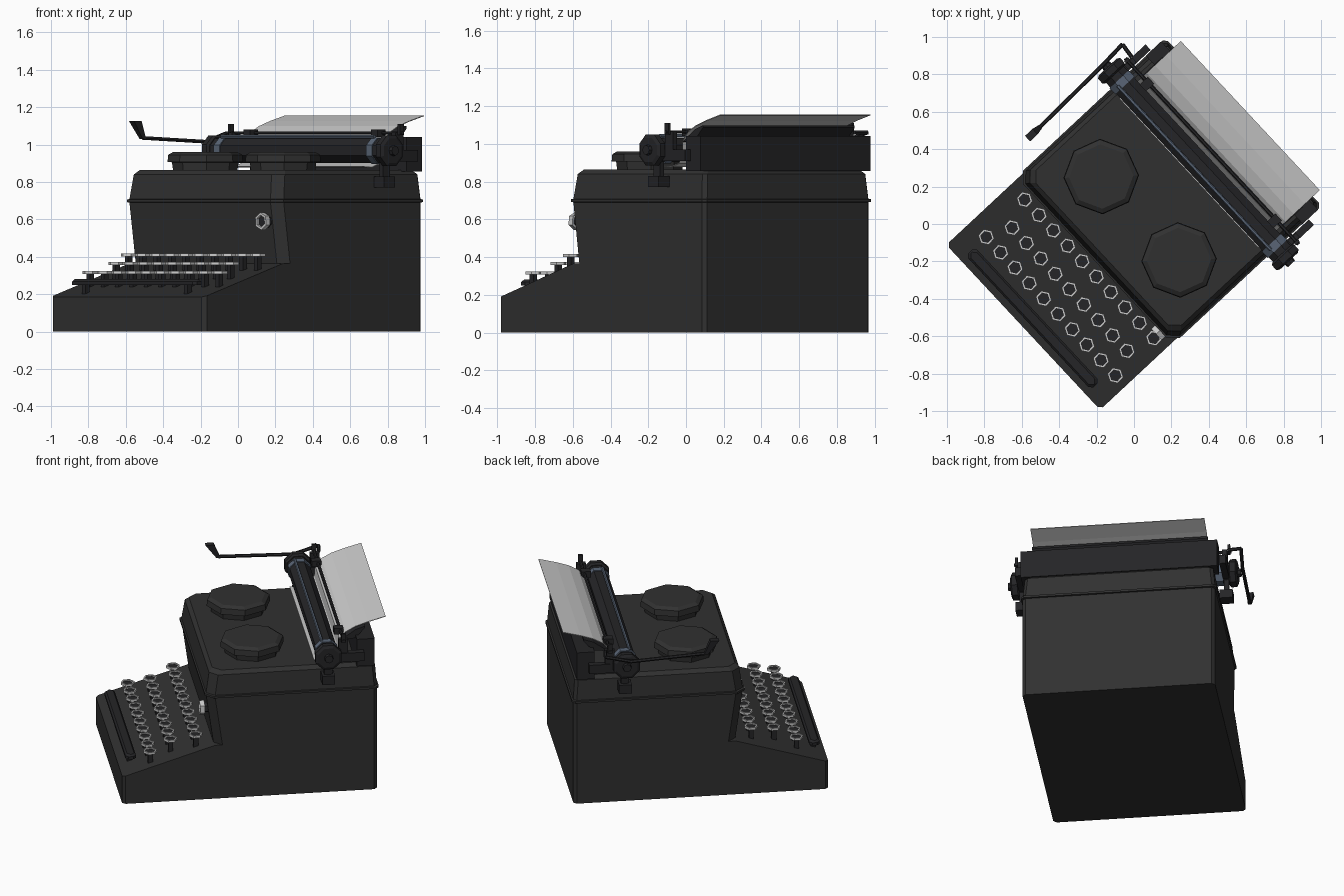
import bpy, bmesh, math
from mathutils import Matrix, Vector

if "Cube" in bpy.data.objects:
    bpy.data.objects.remove(bpy.data.objects["Cube"])

# Built in local axes (x = machine width, y = depth), then turned about z
TURN = Matrix.Rotation(math.radians(-47), 4, 'Z')


def material(name, c):
    m = bpy.data.materials.new(name)
    m.diffuse_color = (*c, 1)
    m.use_nodes = True
    m.node_tree.nodes["Principled BSDF"].inputs["Base Color"].default_value = m.diffuse_color
    return m


BLACK = material("black_enamel", (0.03, 0.03, 0.03))
DARK = material("dark_rubber", (0.018, 0.018, 0.02))
STEEL = material("blue_steel", (0.10, 0.13, 0.18))
RING = material("key_ring", (0.60, 0.60, 0.58))
PAPER = material("paper", (0.55, 0.55, 0.55))


def finish(name, bm, mat):
    bmesh.ops.recalc_face_normals(bm, faces=bm.faces)
    bm.transform(TURN)
    me = bpy.data.meshes.new(name)
    bm.to_mesh(me)
    bm.free()
    me.materials.append(mat)
    ob = bpy.data.objects.new(name, me)
    bpy.context.collection.objects.link(ob)


def add_loft(bm, rings):
    loops = [[bm.verts.new(p) for p in r] for r in rings]
    n = len(loops[0])
    for a, b in zip(loops, loops[1:]):
        for i in range(n):
            bm.faces.new((a[i], a[(i + 1) % n], b[(i + 1) % n], b[i]))
    bm.faces.new(loops[0][::-1])
    bm.faces.new(loops[-1])


def add_box(bm, x0, x1, y0, y1, z0, z1):
    add_loft(bm, [[(x0, y0, z), (x1, y0, z), (x1, y1, z), (x0, y1, z)] for z in (z0, z1)])


def add_turned(bm, centre, steps, n=8, axis='Z', phase=0.0):
    """Stack of n-gons: steps are (offset along axis, radius)."""
    rings = []
    for h, r in steps:
        ring = []
        for i in range(n):
            t = 2 * math.pi * i / n + phase
            a, b = r * math.cos(t), r * math.sin(t)
            ring.append(Vector(centre) + Vector({'X': (h, a, b), 'Y': (a, h, b), 'Z': (a, b, h)}[axis]))
        rings.append(ring)
    add_loft(bm, rings)


def add_rod(bm, a, b, r, n=6):
    a, b = Vector(a), Vector(b)
    q = (b - a).to_track_quat('Z', 'Y')
    add_loft(bm, [[p + q @ Vector((r * math.cos(k * math.tau / n), r * math.sin(k * math.tau / n), 0))
                   for k in range(n)] for p in (a, b)])


def add_hex_ring(bm, centre, ro, ri, h, axis='Z'):
    loops = []
    for r, d in ((ro, 0), (ro, h), (ri, h), (ri, 0)):
        loop = []
        for i in range(6):
            t = i * math.tau / 6 + 0.6
            a, b = r * math.cos(t), r * math.sin(t)
            off = (a, b, d) if axis == 'Z' else (a, -d, b)
            loop.append(bm.verts.new(Vector(centre) + Vector(off)))
        loops.append(loop)
    for k in range(4):
        a, b = loops[k], loops[(k + 1) % 4]
        for i in range(6):
            bm.faces.new((a[i], a[(i + 1) % 6], b[(i + 1) % 6], b[i]))


def body_ring(z, u, f, b, cf=0.05, cb=0.02):
    """Rectangle with clipped corners."""
    return [(-u + cf, f, z), (u - cf, f, z), (u, f + cf, z), (u, b - cb, z),
            (u - cb, b, z), (-u + cb, b, z), (-u, b - cb, z), (-u, f + cf, z)]


# Lower case with sloping keyboard deck
bm = bmesh.new()
prof = [(-0.81, 0), (-0.81, 0.185), (-0.23, 0.365), (0.79, 0.365), (0.79, 0)]
add_loft(bm, [[(x, y, z) for y, z in prof] for x in (-0.603, 0.603)])
upright = [e for e in bm.edges if (e.verts[0].co - e.verts[1].co).xy.length < 1e-4]
bmesh.ops.bevel(bm, geom=upright, offset=0.02, segments=1, affect='EDGES')
finish("lower_case", bm, BLACK)

# Upper case, rim and tapered top cover
bm = bmesh.new()
add_loft(bm, [body_ring(*r) for r in (
    (0.365, 0.603, -0.232, 0.79), (0.69, 0.603, -0.278, 0.79),
    (0.692, 0.613, -0.288, 0.80), (0.706, 0.613, -0.288, 0.80),
    (0.708, 0.603, -0.278, 0.79), (0.84, 0.59, -0.258, 0.78), (0.863, 0.568, -0.235, 0.757))])
finish("upper_case", bm, BLACK)

# Ribbon spool covers
for side, s in (("left", -1), ("right", 1)):
    bm = bmesh.new()
    add_turned(bm, (s * 0.305, 0.045, 0), ((0.86, 0.172), (0.905, 0.178), (0.906, 0.202),
                                           (0.945, 0.198), (0.96, 0.172)), phase=0.07)
    finish(side + "_spool_cover", bm, BLACK)


def deck(y):
    return 0.185 + 0.18 * (y + 0.81) / 0.58


# Keys: ring, dark pad and stem, three staggered rows
rings, pads = bmesh.new(), bmesh.new()
for count, x0, y, z in ((10, -0.488, -0.625, 0.307), (9, -0.43, -0.49, 0.357), (10, -0.494, -0.339, 0.400)):
    for i in range(count):
        x = x0 + i * 0.1125
        add_hex_ring(rings, (x, y, z), 0.043, 0.033, 0.016)
        add_turned(pads, (x, y, z), ((0.0, 0.033), (0.008, 0.033)), n=6, phase=0.6)
        add_box(pads, x - 0.013, x + 0.013, y - 0.015, y + 0.015, deck(y) - 0.02, z + 0.002)
finish("key_rings", rings, RING)
finish("key_pads_and_stems", pads, DARK)

# Space bar with feet
bm = bmesh.new()
add_loft(bm, [body_ring(z, u, -0.74 - w, -0.74 + w, 0.018, 0.018)
              for z, u, w in ((0.25, 0.49, 0.033), (0.268, 0.49, 0.033), (0.28, 0.48, 0.022))])
for x in (-0.4, 0.4):
    add_box(bm, x - 0.015, x + 0.015, -0.755, -0.725, 0.18, 0.255)
finish("space_bar", bm, DARK)

# Button on the front panel
bm = bmesh.new()
add_hex_ring(bm, (0.515, -0.285, 0.59), 0.047, 0.033, 0.03, 'Y')
finish("front_button_ring", bm, RING)
bm = bmesh.new()
add_turned(bm, (0.515, 0, 0.59), ((-0.24, 0.034), (-0.30, 0.034)), n=6, axis='Y', phase=0.6)
finish("front_button", bm, DARK)

# Platen roller
bm = bmesh.new()
PC = (0, 0.47, 0.967)
add_turned(bm, PC, ((-0.66, 0.07), (0.66, 0.07)), axis='X', phase=math.pi / 8)
finish("platen", bm, DARK)

# Steel collars and bail rod
bm = bmesh.new()
for s in (-1, 1):
    add_turned(bm, PC, ((s * 0.575, 0.076), (s * 0.62, 0.076)), axis='X', phase=math.pi / 8)
add_rod(bm, (-0.6, 0.44, 1.042), (0.6, 0.44, 1.042), 0.01)
finish("platen_collars_and_bail", bm, STEEL)

# Platen knobs and carriage brackets
for side, s in (("left", -1), ("right", 1)):
    bm = bmesh.new()
    add_turned(bm, PC, ((s * 0.655, 0.075), (s * 0.665, 0.088), (s * 0.70, 0.088), (s * 0.71, 0.07)),
               axis='X', phase=math.pi / 8)
    add_turned(bm, PC, ((s * 0.70, 0.03), (s * 0.73, 0.026)), axis='X')
    finish(side + "_platen_knob", bm, DARK)
    bm = bmesh.new()
    x = s * 0.64
    add_box(bm, x - 0.04, x + 0.04, 0.435, 0.515, 0.77, 0.83)
    add_box(bm, x - 0.015, x + 0.015, 0.45, 0.50, 0.82, 0.95)
    add_box(bm, x - 0.02, x + 0.02, 0.50, 0.70, 0.91, 0.97)
    finish(side + "_carriage_bracket", bm, DARK)

# Carriage rail behind the roller
bm = bmesh.new()
add_box(bm, -0.615, 0.615, 0.66, 0.772, 0.855, 1.04)
finish("carriage_rail", bm, DARK)

# Paper rest plate
bm = bmesh.new()
add_loft(bm, [[(x, y, z) for y, z in ((0.565, 1.01), (0.66, 1.077), (0.72, 1.098), (0.72, 1.085), (0.66, 1.02))]
              for x in (-0.55, 0.55)])
finish("paper_rest", bm, DARK)

# Margin rod with stops and end tabs
bm = bmesh.new()
add_rod(bm, (-0.68, 0.57, 1.062), (0.68, 0.57, 1.062), 0.01)
for s in (-1, 1):
    add_box(bm, s * 0.50 - 0.025, s * 0.50 + 0.025, 0.53, 0.59, 1.04, 1.08)
    add_box(bm, s * 0.665 - 0.008, s * 0.665 + 0.008, 0.555, 0.585, 1.05, 1.11)
    add_box(bm, s * 0.64 - 0.015, s * 0.64 + 0.015, 0.54, 0.60, 0.96, 1.065)
finish("margin_rod", bm, DARK)

# Sheet of paper wrapping under and behind the roller
bm = bmesh.new()
path = [(0.40, 0.885), (0.47, 0.88), (0.53, 0.90), (0.555, 0.95), (0.56, 1.02),
        (0.60, 1.065), (0.66, 1.098), (0.74, 1.125), (0.85, 1.155)]
outer = path + [(y, z - 0.004) for y, z in reversed(path)]
add_loft(bm, [[(x, y, z) for y, z in outer] for x in (-0.545, 0.545)])
finish("paper_sheet", bm, PAPER)

# Carriage return lever with paddle
bm = bmesh.new()
arm = [(-0.66, 0.60, 1.06), (-0.745, 0.61, 1.06), (-0.735, 0.45, 1.015), (-0.722, -0.02, 1.035)]
for a, b in zip(arm, arm[1:]):
    add_rod(bm, a, b, 0.011)
add_loft(bm, [[(-0.722 + dx, y, z) for dx, y in ((-w, y0), (w, y0), (w, y1), (-w, y1))]
              for w, y0, y1, z in ((0.012, -0.035, -0.01, 1.03), (0.02, -0.105, -0.05, 1.125))])
finish("return_lever", bm, DARK)
